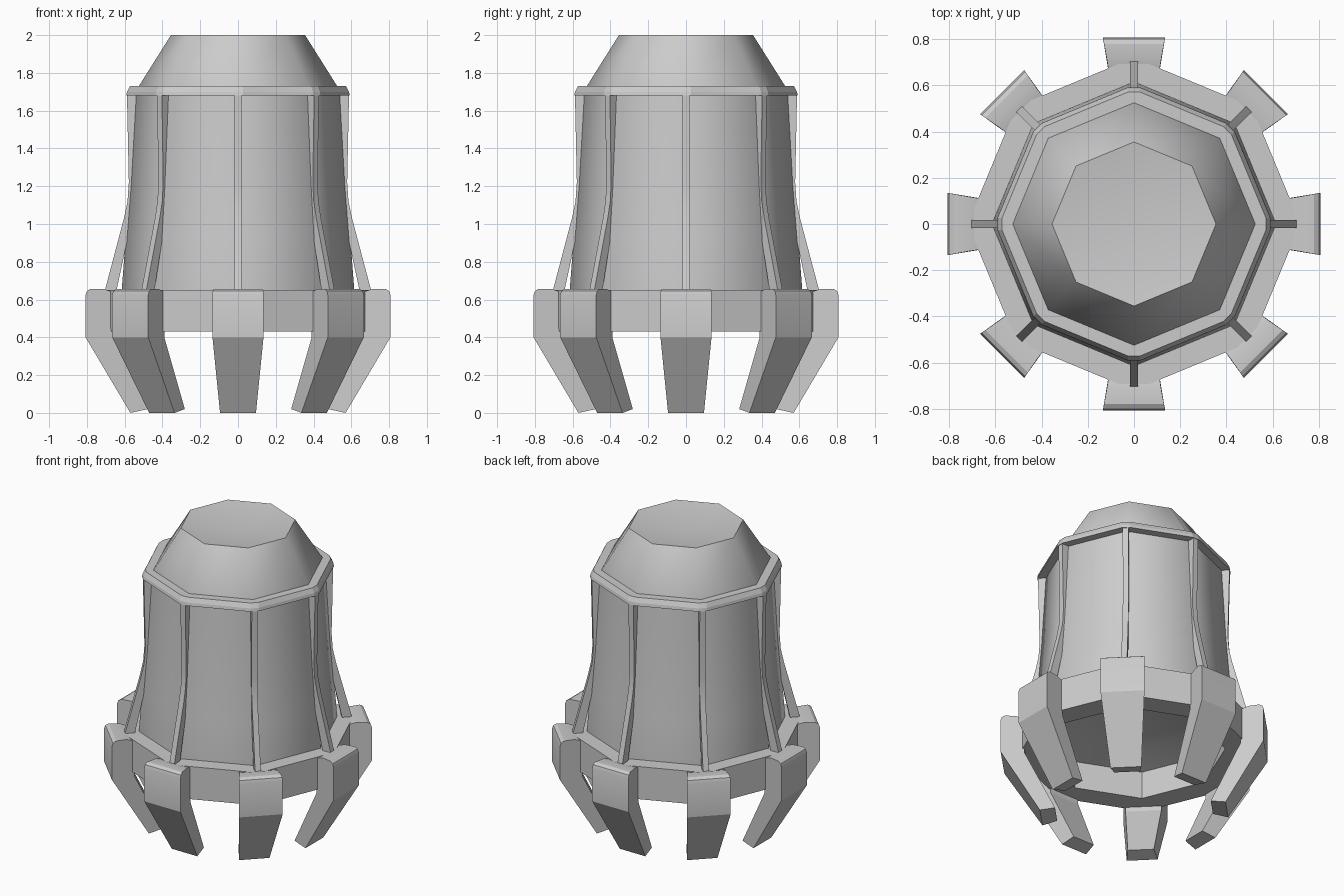
import bpy, bmesh, math

if "Cube" in bpy.data.objects:
    bpy.data.objects.remove(bpy.data.objects["Cube"], do_unlink=True)

grey = bpy.data.materials.new("plain_grey")
grey.use_nodes = True
grey.diffuse_color = (0.6, 0.6, 0.6, 1)
grey.node_tree.nodes["Principled BSDF"].inputs["Base Color"].default_value = (0.6, 0.6, 0.6, 1)

SIDES = 8
STEP = math.tau / SIDES


def make(name, bm, smooth=None):
    bmesh.ops.recalc_face_normals(bm, faces=bm.faces)
    mesh = bpy.data.meshes.new(name)
    bm.to_mesh(mesh)
    bm.free()
    obj = bpy.data.objects.new(name, mesh)
    bpy.context.collection.objects.link(obj)
    mesh.materials.append(grey)
    if smooth:
        bpy.ops.object.select_all(action='DESELECT')
        obj.select_set(True)
        bpy.context.view_layer.objects.active = obj
        bpy.ops.object.shade_smooth_by_angle(angle=math.radians(smooth))
    return obj


def lathe(name, profile, closed=False, chamfer=0, smooth=None):
    """Sweep (radius, z) points around the octagon; radius 0 makes a centre point."""
    angles = []
    for i in range(SIDES):
        angles += [i * STEP - chamfer, i * STEP + chamfer] if chamfer else [i * STEP]
    bm = bmesh.new()
    rings = []
    for r, z in profile:
        if r == 0:
            rings.append([bm.verts.new((0, 0, z))] * len(angles))
        else:
            rings.append([bm.verts.new((r * math.cos(a), r * math.sin(a), z)) for a in angles])
    pairs = list(zip(rings, rings[1:]))
    if closed:
        pairs.append((rings[-1], rings[0]))
    for low, high in pairs:
        for i in range(len(angles)):
            j = (i + 1) % len(angles)
            corners = list(dict.fromkeys((low[i], low[j], high[j], high[i])))
            bm.faces.new(corners)
    return make(name, bm, smooth)


def radial_plate(name, profile, turn):
    """Extrude (radius, z, half width) points sideways and turn about the z axis."""
    bm = bmesh.new()
    c, s = math.cos(turn), math.sin(turn)
    left, right = [[bm.verts.new((r * c - k * w * s, r * s + k * w * c, z))
                    for r, z, w in profile] for k in (1, -1)]
    bm.faces.new(left)
    bm.faces.new(right[::-1])
    n = len(profile)
    for i in range(n):
        j = (i + 1) % n
        bm.faces.new((left[j], left[i], right[i], right[j]))
    return make(name, bm, 25)


# Tapered body with a shallow hollow underneath
lathe("body", [(0, 0.70), (0.35, 0.67), (0.615, 0.60), (0.615, 0.66), (0.595, 0.92),
               (0.573, 1.2), (0.545, 1.70), (0, 1.70)], smooth=50)

# Collar and sloping cap with a shallow dish
lathe("collar", [(0.50, 1.68), (0.592, 1.68), (0.588, 1.70), (0.572, 1.73), (0.50, 1.73)],
      closed=True, chamfer=math.radians(2.5))
lathe("cap", [(0.525, 1.70), (0.525, 1.73), (0.355, 2.0), (0, 1.95)], smooth=50)

# Base ring
lathe("base_ring", [(0.56, 0.43), (0.72, 0.43), (0.72, 0.65), (0.56, 0.65)], closed=True)

# Ribs that flare out onto the ring, and the claw legs
rib = [(0.645, 0.64), (0.707, 0.64), (0.604, 1.03), (0.585, 1.12), (0.578, 1.22),
       (0.588, 1.69), (0.53, 1.69), (0.55, 1.2), (0.585, 0.92)]
leg = [(0.478, 0.02, 0.08), (0.57, 0, 0.095), (0.807, 0.40, 0.135), (0.807, 0.625, 0.135),
       (0.80, 0.645, 0.134), (0.78, 0.657, 0.13), (0.715, 0.657, 0.118), (0.662, 0.64, 0.11),
       (0.662, 0.40, 0.11)]
for i in range(SIDES):
    radial_plate(f"rib_{i + 1}", [(r, z, 0.018) for r, z in rib], i * STEP)
    radial_plate(f"leg_{i + 1}", leg, i * STEP)
